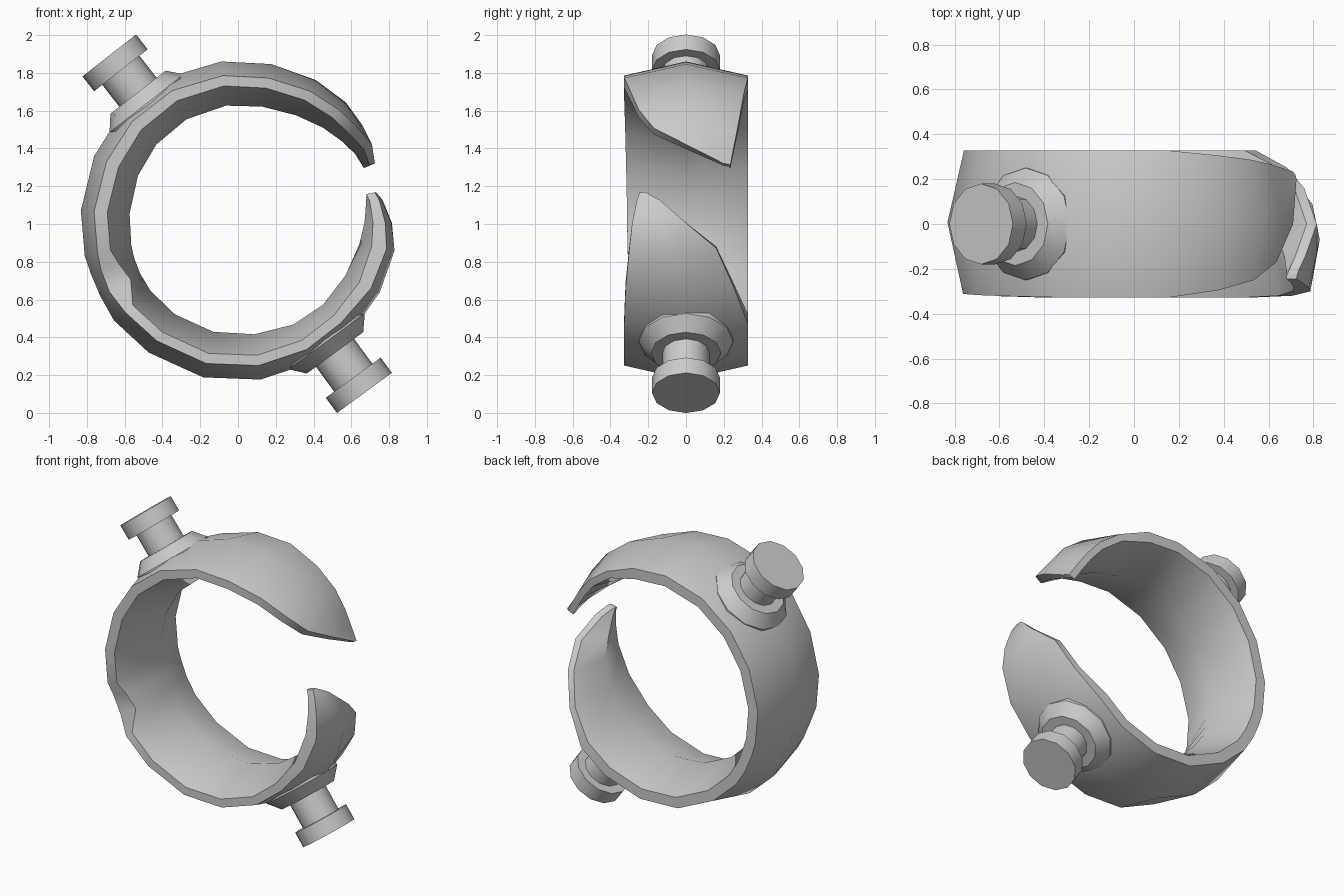
import bpy, bmesh
from math import cos, sin, radians, pi
from mathutils import Matrix, Vector

if "Cube" in bpy.data.objects:
    bpy.data.objects.remove(bpy.data.objects["Cube"])

CZ = 1.02          # height of the ring axis
H = 0.327          # half width of the band


def finish(bm, name, angle):
    bmesh.ops.recalc_face_normals(bm, faces=bm.faces[:])
    me = bpy.data.meshes.new(name)
    bm.to_mesh(me)
    bm.free()
    ob = bpy.data.objects.new(name, me)
    bpy.context.collection.objects.link(ob)
    bpy.ops.object.select_all(action='DESELECT')
    ob.select_set(True)
    bpy.context.view_layer.objects.active = ob
    bpy.ops.object.shade_smooth_by_angle(angle=radians(angle))
    return ob


def skin(bm, loops):
    n = len(loops[0])
    for A, B in zip(loops, loops[1:]):
        for i in range(n):
            j = (i + 1) % n
            bm.faces.new((A[i], A[j], B[j], B[i]))
    bm.faces.new(loops[0])
    bm.faces.new(loops[-1])


# Band stations: angle, front y, back y, inner ridge radius,
# outer drop, front rim width, front edge drop, back edge drop
stations = [
    (22.5, 0.20, 0.235, 0.75, 0.015, 0.03, 0, 0.01),
    (29.5, 0.0, 0.25, 0.72, 0.03, 0.05, 0, 0.0),
    (37.5, -0.17, 0.268, 0.69, 0.005, 0.055, 0, 0.02),
    (47.5, -0.25, 0.287, 0.665, -0.005, 0.055, 0, 0.02),
    (61, -0.295, 0.306, 0.635, -0.005, 0.055, 0, 0.015)]
stations += [(a, y, H, r, d, w, 0, 0) for a, y, r, d, w in (
    (78, -H, .615, 0, .055), (96, -H, .61, 0, .055), (117, -H, .60, 0, .06),
    (137, -.322, .59, .005, .065), (156, -.317, .58, .01, .07),
    (176.5, -.312, .575, .01, .07), (193, -.31, .58, .01, .07),
    (200, -.275, .585, .01, .10), (209, -.265, .59, .005, .13),   # nick in the rim
    (219, -.322, .595, 0, .055), (236, -H, .60, 0, .055), (257.5, -H, .605, -.007, .055),
    (278, -H, .61, -.007, .055), (298, -H, .625, -.005, .055), (315, -H, .635, 0, .055))]
stations += [
    (333, -0.32, 0.25, 0.64, -0.005, 0.07, -0.015, 0.025),
    (349, -0.30, 0.16, 0.655, -0.015, 0.08, -0.01, 0.05),
    (359, -0.285, 0.0, 0.67, 0.0, 0.065, 0, 0.03),
    (368, -0.26, -0.14, 0.685, 0.03, 0.05, 0, 0.01),
    (371.5, -0.245, -0.215, 0.695, 0.05, 0.045, 0, 0)]

# Open band with a lens-shaped cross-section
bm = bmesh.new()
rings = []
for a, y0, y1, ri, drop, rim, front, back in stations:
    def rad(y):
        return 0.845 - 0.075 * abs(y) / H - drop
    ym = (y0 + y1) / 2
    rf, rb = rad(y0) - front, rad(y1) - back
    back_rim = 0.07 if 61 < a < 330 else 0.045
    section = [(y0, rf), (ym, rad(ym)), (y1, rb), (y1, rb - back_rim), (ym, ri), (y0, rf - rim)]
    t = radians(a)
    rings.append([bm.verts.new((r * cos(t), y, CZ + r * sin(t))) for y, r in section])
skin(bm, rings)
finish(bm, "open_band", 42)


# Knobs: flange, neck and cap turned around a radial axis
def knob(name, angle, flange, tip):
    profile = [(0.25, 0.75), (0.25, 0.785 + flange), (0.185, 0.86 + flange),
               (0.125, 0.86 + flange), (0.125, tip - 0.1), (0.18, tip - 0.1), (0.18, tip)]
    t = radians(angle)
    axis = Vector((cos(t), 0, sin(t)))
    mat = Matrix.Translation((0, 0, CZ)) @ axis.to_track_quat('Z', 'Y').to_matrix().to_4x4()
    bm = bmesh.new()
    skin(bm, [[bm.verts.new(mat @ Vector((r * cos(k * pi / 6), r * sin(k * pi / 6), h)))
               for k in range(12)] for r, h in profile])
    finish(bm, name, 35)


knob("upper_knob", 128, 0.0, 1.107)
knob("lower_knob", -53.8, 0.01, 1.133)
